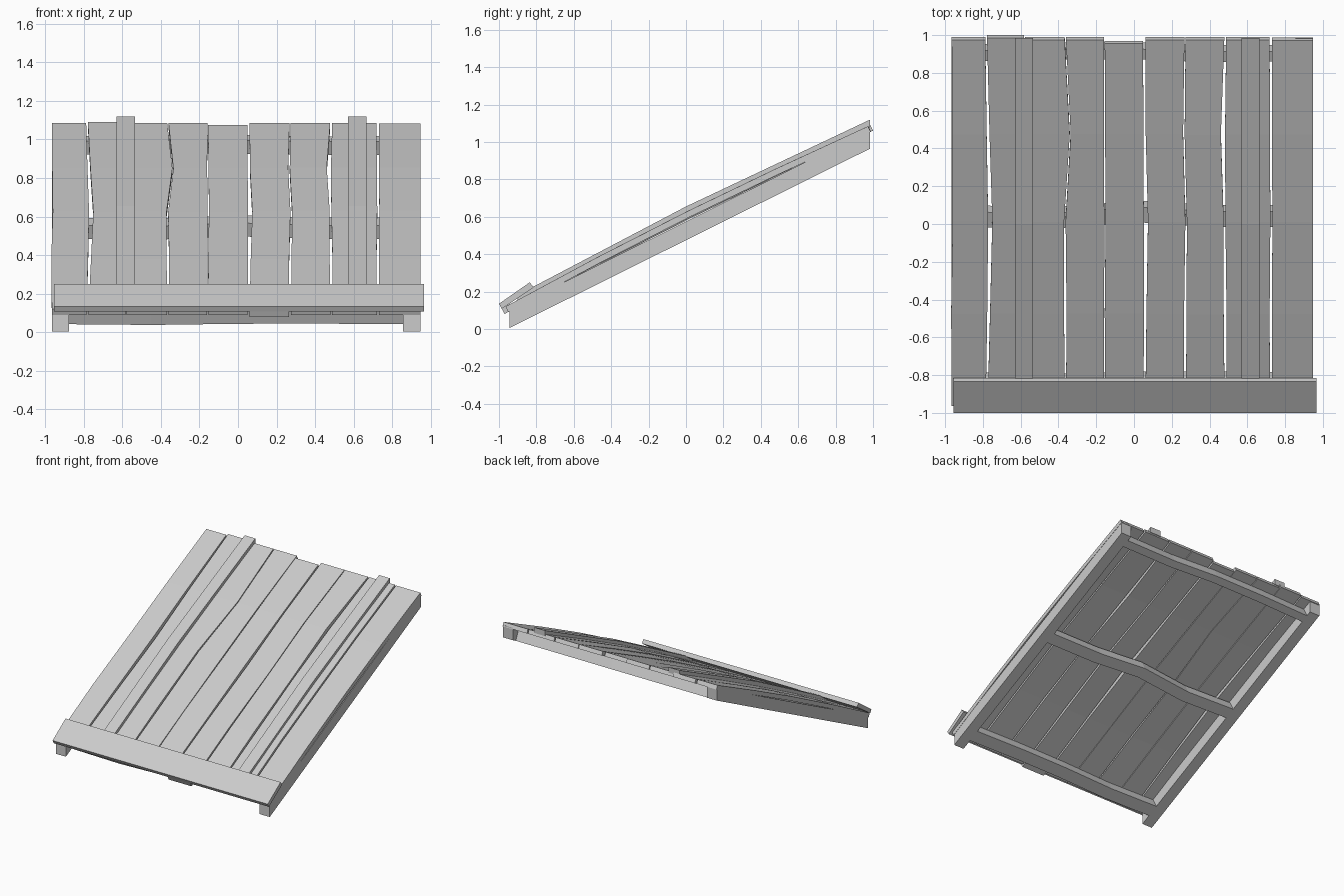
import bpy, bmesh, random
from mathutils import Vector

if "Cube" in bpy.data.objects:
    bpy.data.objects.remove(bpy.data.objects["Cube"])

random.seed(4)
SLOPE, SIN, COS = 0.4974, 0.445, 0.896


def base(y):
    """Height of the underside line of the sloping frame."""
    return 0.475 + SLOPE * y


def on_slope(x, s, h):
    """Point at distance h square to the slope."""
    return Vector((x, s - h * SIN, base(s) + h * COS))


def loft(name, sections):
    """Solid through a series of four-cornered sections."""
    bm = bmesh.new()
    rings = [[bm.verts.new(p) for p in sec] for sec in sections]
    for a, b in zip(rings, rings[1:]):
        for i in range(4):
            j = (i + 1) % 4
            bm.faces.new((a[i], a[j], b[j], b[i]))
    bm.faces.new(rings[0][::-1])
    bm.faces.new(rings[-1])
    bmesh.ops.recalc_face_normals(bm, faces=bm.faces)
    me = bpy.data.meshes.new(name)
    bm.to_mesh(me)
    bm.free()
    ob = bpy.data.objects.new(name, me)
    bpy.context.collection.objects.link(ob)
    return ob


def upright_bar(name, x0, x1, rows):
    """Bar running up the slope with plumb-cut ends; rows are (y, low, high)."""
    loft(name, [[(x0, y, base(y) + lo), (x1, y, base(y) + lo),
                 (x1, y, base(y) + hi), (x0, y, base(y) + hi)] for y, lo, hi in rows])


# side rafters
upright_bar("left_rafter", -0.965, -0.875, [(-0.945, 0, 0.1), (0.985, 0, 0.1)])
upright_bar("right_rafter", 0.855, 0.945, [(-0.945, 0, 0.1), (0.985, 0, 0.1)])

# cover battens following the bow of the planks
for name, x in (("left_batten", -0.63), ("right_batten", 0.57)):
    upright_bar(name, x, x + 0.095,
                [(-0.9, 0.11, 0.155), (0, 0.14, 0.18), (0.985, 0.11, 0.155)])

# planks: left edge and right edge at five stations, top end, bottom end
planks = [
    ([-0.965, -0.968, -0.96, -0.963, -0.965], [-0.785, -0.777, -0.772, -0.78, -0.787], 1.025, -0.915),
    ([-0.775, -0.762, -0.750, -0.765, -0.778], [-0.582] * 5, 1.035, -0.915),
    ([-0.578] * 5, [-0.367, -0.37, -0.37, -0.34, -0.367], 1.025, -0.915),
    ([-0.36, -0.357, -0.362, -0.335, -0.36], [-0.16, -0.158, -0.157, -0.16, -0.158], 1.025, -0.915),
    ([-0.152, -0.155, -0.15, -0.153, -0.155], [0.05, 0.053, 0.052, 0.05, 0.048], 1.005, -0.915),
    ([0.06, 0.066, 0.074, 0.062, 0.06], [0.265, 0.265, 0.272, 0.26, 0.267], 1.025, -0.935),
    ([0.275, 0.278, 0.28, 0.268, 0.273], [0.48, 0.475, 0.475, 0.46, 0.478], 1.025, -0.915),
    ([0.488, 0.49, 0.484, 0.482, 0.488], [0.72, 0.718, 0.722, 0.72, 0.718], 1.025, -0.915),
    ([0.732, 0.73, 0.733, 0.73, 0.73], [0.947] * 5, 1.022, -0.915),
]
for n, (left, right, top, bottom) in enumerate(planks, 1):
    bow = random.uniform(0.014, 0.026)
    rows = []
    for s, l, r, k in zip((bottom, -0.42, 0.07, 0.53, top), left, right, (0, 0.75, 1, 0.7, 0)):
        lo, hi = 0.079 + bow * k, 0.112 + bow * k
        rows.append([on_slope(l, s, lo), on_slope(r, s, lo), on_slope(r, s, hi), on_slope(l, s, hi)])
    loft(f"plank_{n}", rows)

# crooked cross beams between the rafters
stations = (-0.88, -0.45, 0.0, 0.4, 0.86)
beams = {
    "lower_cross_beam": (-0.87, -0.785, (0, -0.008, 0.004, 0.006, 0)),
    "middle_cross_beam": (0.02, 0.10, (0, -0.012, 0.025, 0.0, 0)),
    "upper_cross_beam": (0.895, 0.95, (0, 0.01, 0.012, -0.004, 0)),
}
for name, (s0, s1, drift) in beams.items():
    loft(name, [[on_slope(x, s0 + d, 0.0), on_slope(x, s1 + d, 0.0),
                 on_slope(x, s1 + d, 0.078), on_slope(x, s0 + d, 0.078)]
                for x, d in zip(stations, drift)])

# steeper board across the lower edge
profile = ((-1.0, 0.135), (-0.985, 0.108), (-0.815, 0.222), (-0.835, 0.25))
loft("front_board", [[(x, y, z) for y, z in profile] for x in (-0.955, 0.965)])
